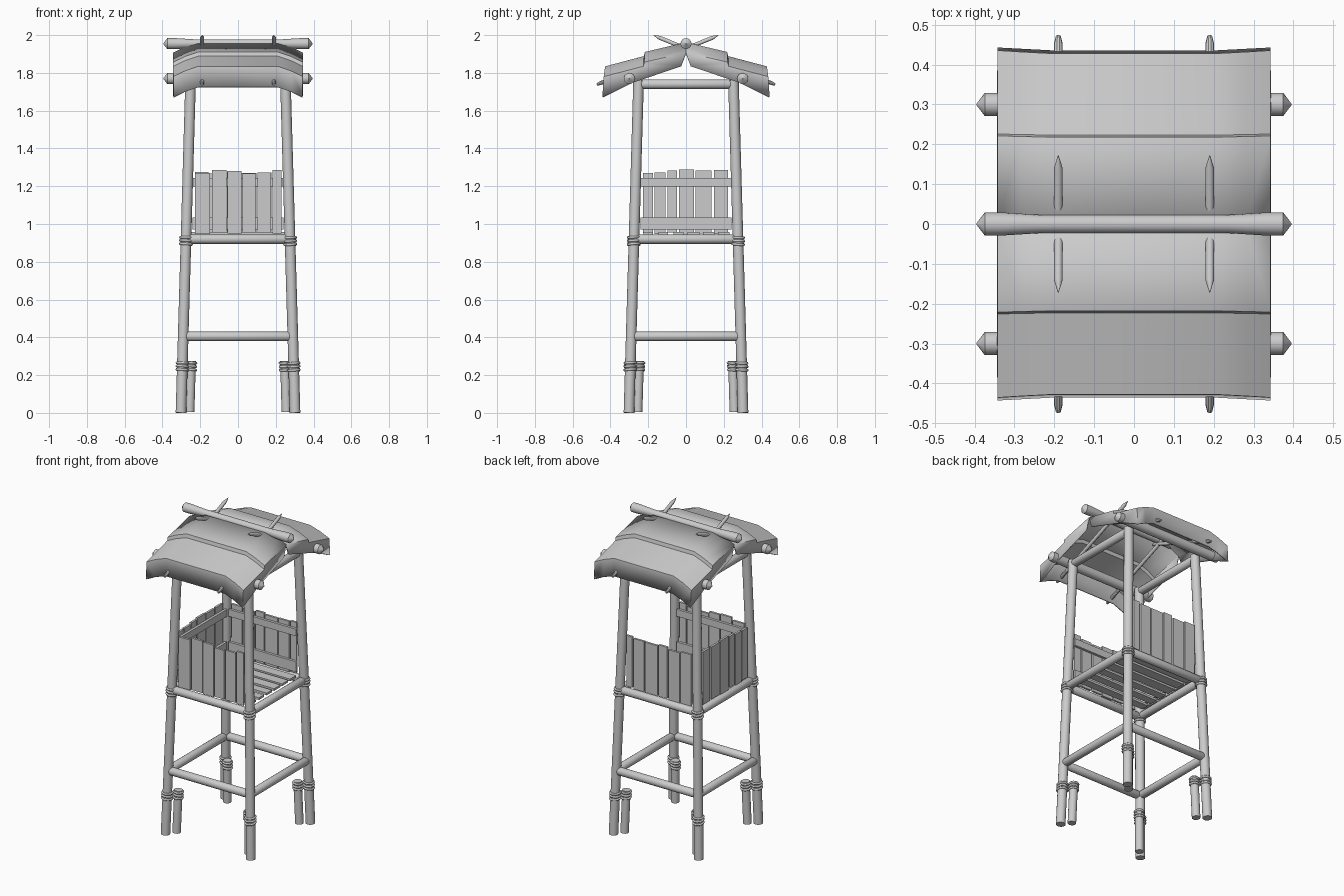
import bpy, bmesh, math, random
from mathutils import Vector

random.seed(4)
if "Cube" in bpy.data.objects:
    bpy.data.objects.remove(bpy.data.objects["Cube"])

GREY = (0.6, 0.6, 0.6, 1)
wood = bpy.data.materials.new("plain grey wood")
wood.use_nodes = True
wood.diffuse_color = GREY
wood.node_tree.nodes["Principled BSDF"].inputs["Base Color"].default_value = GREY


def finish(name, bm, smooth=True):
    bmesh.ops.recalc_face_normals(bm, faces=bm.faces)
    mesh = bpy.data.meshes.new(name)
    bm.to_mesh(mesh)
    bm.free()
    ob = bpy.data.objects.new(name, mesh)
    bpy.context.collection.objects.link(ob)
    mesh.materials.append(wood)
    if smooth:
        bpy.ops.object.select_all(action='DESELECT')
        ob.select_set(True)
        bpy.context.view_layer.objects.active = ob
        bpy.ops.object.shade_smooth_by_angle(angle=math.radians(35))
    return ob


def pole(name, a, b, sections, sides=16):
    """Round pole from a to b; sections are (distance from a as a fraction, radius)."""
    a, b = Vector(a), Vector(b)
    turn = (b - a).to_track_quat('Z', 'Y')
    bm = bmesh.new()
    rings = []
    for t, r in sections:
        rings.append([bm.verts.new(a.lerp(b, t) + turn @ Vector(
            (r * math.cos(k * math.tau / sides), r * math.sin(k * math.tau / sides), 0)))
            for k in range(sides)])
    for low, high in zip(rings, rings[1:]):
        for k in range(sides):
            j = (k + 1) % sides
            bm.faces.new((low[k], low[j], high[j], high[k]))
    bm.faces.new(rings[0][::-1])
    bm.faces.new(rings[-1])
    return finish(name, bm)


def straight(name, a, b, r):
    return pole(name, a, b, [(0, r), (1, r)])


def box(name, centre, size):
    bm = bmesh.new()
    bmesh.ops.create_cube(bm, size=1)
    for v in bm.verts:
        v.co = Vector(centre) + Vector(c * s for c, s in zip(v.co, size))
    return finish(name, bm, False)


def rope(name, centre, radius, tilt):
    bpy.ops.mesh.primitive_torus_add(
        location=centre, rotation=(tilt, -tilt, 0), major_radius=radius,
        minor_radius=0.007, major_segments=20, minor_segments=6)
    ob = bpy.context.object
    ob.name = name
    ob.data.materials.append(wood)
    bpy.ops.object.shade_smooth()


def leg_offset(z):
    return 0.302 - 0.029 * z


# Legs, short foot posts and rope lashings
for sx in (-1, 1):
    for sy in (-1, 1):
        def at(z, inset=0.0):
            d = leg_offset(z) - inset
            return (sx * d, sy * d, z)
        straight("leg", at(0), at(1.76), 0.028)
        straight("foot_post", at(0.005, 0.046), at(0.275, 0.046), 0.025)
        for k in range(3):
            tilt = random.uniform(-0.1, 0.1)
            rope("foot_rope", at(0.228 + 0.018 * k), 0.029, tilt)
            rope("foot_post_rope", at(0.228 + 0.018 * k, 0.046), 0.026, tilt)
            rope("floor_rope", at(0.893 + 0.018 * k), 0.03, tilt)

# Square beam frames and the top cross beams
ENDS = [(0, 0.014), (0.04, 0.025), (0.96, 0.025), (1, 0.014)]
for z in (0.405, 0.92):
    d = leg_offset(z)
    for s in (-1, 1):
        pole("front_back_beam", (-d, s * d, z), (d, s * d, z), ENDS)
        pole("side_beam", (s * d, -d, z), (s * d, d, z), ENDS)
for s in (-1, 1):
    pole("top_beam", (s * 0.252, -0.252, 1.74), (s * 0.252, 0.252, 1.74), ENDS)

# Floor slats
for k in range(6):
    box("floor_slat", (0, -0.2 + 0.08 * k, 0.95),
        (0.5, random.uniform(0.05, 0.065), 0.014))


# Railings on three sides, open toward +x
def place(side, along, out, z):
    return {"front": (along, -out, z), "back": (along, out, z),
            "right": (-out, along, z)}[side]


for side in ("front", "back", "right"):
    def part(name, along, out, z, length, depth, height):
        flat = (depth, length, height) if side == "right" else (length, depth, height)
        box(side + name, place(side, along, out, z), flat)
    edge = -0.228
    while edge < 0.2:
        width = min(random.uniform(0.05, 0.088), 0.23 - edge)
        top = random.uniform(1.265, 1.29)
        low = random.uniform(0.945, 0.955)
        part("_plank", edge + width / 2, 0.268, (top + low) / 2, width, 0.014, top - low)
        edge += width + random.uniform(0.005, 0.012)
    part("_upper_rail", 0, 0.253, 1.222, 0.48, 0.016, 0.045)
    part("_lower_rail", 0, 0.253, 1.003, 0.48, 0.016, 0.065)

# Hollow two-step roof with drooping gable ends
TOP = [(0.0, 1.958), (0.215, 1.908), (0.22, 1.886), (0.425, 1.832), (0.432, 1.724)]
UNDER = [(0.285, 1.8), (0.025, 1.888)]
STATIONS = [(-0.34, 0.053), (-0.28, 0.024), (-0.21, 0), (0, 0),
            (0.21, 0), (0.28, 0.024), (0.34, 0.053)]
for s, name in ((-1, "front_roof"), (1, "back_roof")):
    bm = bmesh.new()
    rows = [[bm.verts.new((x, s * y * (1 + drop * 0.35), z - drop)) for y, z in TOP]
            for x, drop in STATIONS]
    for a, b in zip(rows, rows[1:]):
        for k in range(len(TOP) - 1):
            bm.faces.new((a[k], b[k], b[k + 1], a[k + 1]))
    for row, (x, drop) in ((rows[0], STATIONS[0]), (rows[-1], STATIONS[-1])):
        under = [bm.verts.new((x, s * y, z - drop)) for y, z in UNDER]
        bm.faces.new(row + under)
    roof = finish(name, bm)
    shell = roof.modifiers.new("thickness", 'SOLIDIFY')
    shell.thickness = 0.008
    shell.offset = 0

# Ridge pole and eave poles with pointed ends
pole("ridge_pole", (-0.395, 0, 1.955), (0.395, 0, 1.955),
     [(0, 0.002), (0.026, 0.029), (0.08, 0.029), (0.2, 0.023),
      (0.8, 0.023), (0.92, 0.029), (0.974, 0.029), (1, 0.002)])
for s in (-1, 1):
    pole("eave_pole", (-0.395, s * 0.3, 1.77), (0.395, s * 0.3, 1.77),
         [(0, 0.002), (0.026, 0.029), (0.974, 0.029), (1, 0.002)])

# Crossed rafters that poke out above the ridge and below the eaves
for x in (-0.19, 0.19):
    for s in (-1, 1):
        pole("rafter", (x, -s * 0.172, 1.999), (x, s * 0.472, 1.738),
             [(0, 0.001), (0.05, 0.011), (0.97, 0.011), (1, 0.006)], 10)
